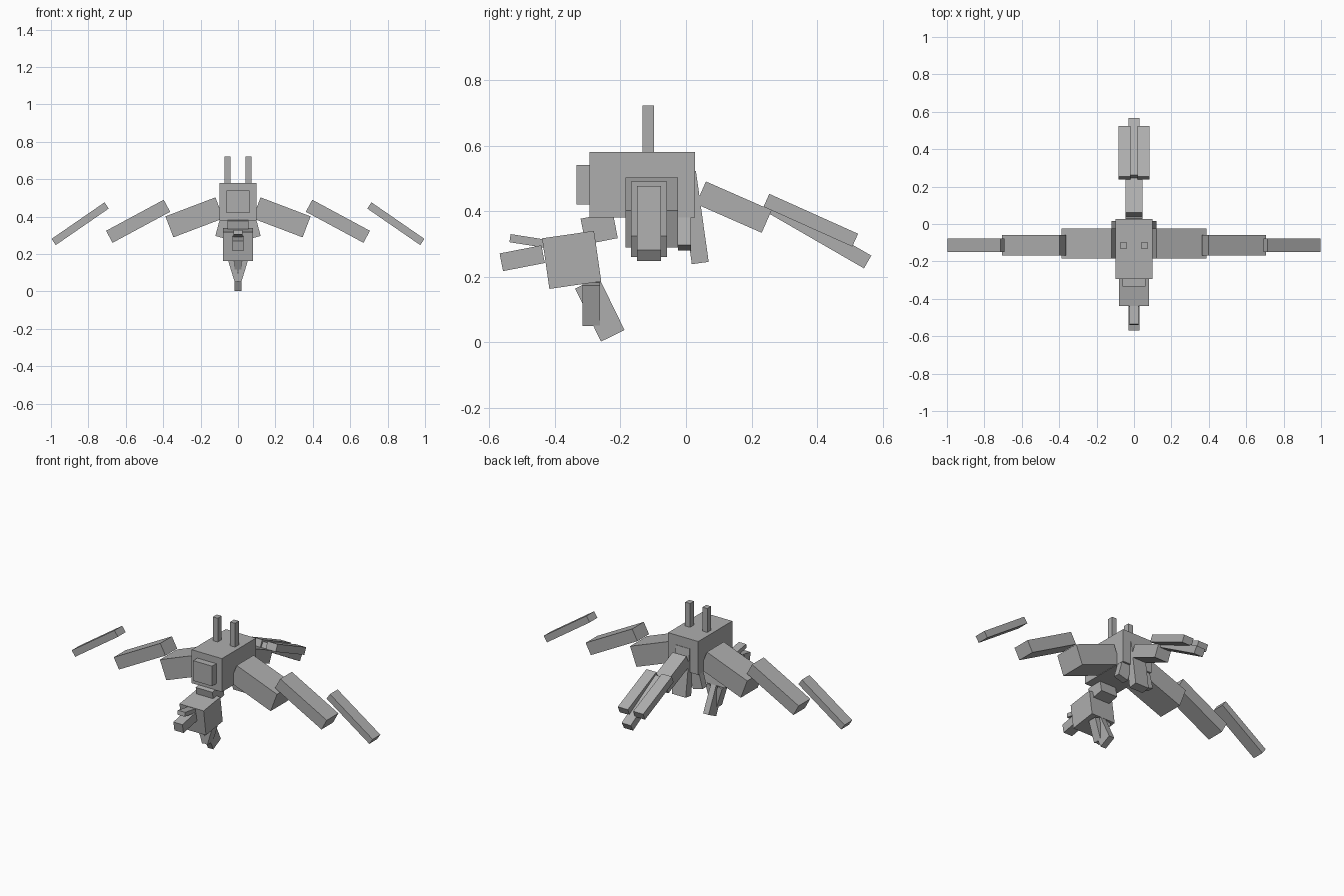
import bpy
from math import radians
from mathutils import Matrix

if "Cube" in bpy.data.objects:
    bpy.data.objects.remove(bpy.data.objects["Cube"])

grey = bpy.data.materials.new("grey")
grey.diffuse_color = (0.42, 0.42, 0.42, 1)
grey.use_nodes = True
grey.node_tree.nodes["Principled BSDF"].inputs["Base Color"].default_value = grey.diffuse_color


def box(name, center, size, axis="X", angle=0):
    """Box of the given size, turned about one axis through its centre."""
    bpy.ops.mesh.primitive_cube_add(size=1)
    ob = bpy.context.object
    ob.name = name
    ob.data.transform(Matrix.Diagonal((*size, 1)))
    ob.matrix_world = Matrix.Translation(center) @ Matrix.Rotation(radians(angle), 4, axis)
    ob.data.materials.append(grey)
    return ob


def pair(name, center, size, axis="X", angle=0):
    """The same box on the right and mirrored on the left."""
    x, y, z = center
    box(name + "_right", center, size, axis, angle)
    box(name + "_left", (-x, y, z), size, axis, angle if axis == "X" else -angle)


# Body with front plate and upright horns
box("body", (0, -0.134, 0.48), (0.2, 0.322, 0.2))
box("front_plate", (0, -0.315, 0.48), (0.125, 0.04, 0.12))
pair("horn", (0.057, -0.115, 0.65), (0.032, 0.036, 0.145))

# Neck, head and snout
box("neck", (0, -0.265, 0.347), (0.11, 0.1, 0.08), angle=11)
box("head", (0, -0.349, 0.251), (0.16, 0.16, 0.156), angle=8.2)
box("upper_snout", (0, -0.478, 0.308), (0.048, 0.12, 0.025), angle=-9)
box("lower_snout", (0, -0.5, 0.256), (0.06, 0.13, 0.055), angle=11)

# Chin and converging mandibles
box("chin", (0, -0.263, 0.1), (0.036, 0.08, 0.18), angle=26)
pair("mandible", (0.022, -0.289, 0.115), (0.03, 0.054, 0.13), "Y", 17)

# Three-part wings, thinner towards the tips
pair("inner_wing", (0.233, -0.105, 0.396), (0.286, 0.16, 0.12), "Y", 20.8)
pair("middle_wing", (0.534, -0.113, 0.375), (0.35, 0.11, 0.073), "Y", 28.3)
pair("outer_wing", (0.844, -0.113, 0.362), (0.344, 0.073, 0.04), "Y", 34.6)

# Tail root, side blades and middle blade
box("tail_root", (0, 0.146, 0.412), (0.092, 0.219, 0.075), angle=-23.7)
pair("tail_blade", (0.051, 0.381, 0.372), (0.066, 0.297, 0.043), angle=-24.2)
box("tail_middle", (0, 0.403, 0.332), (0.06, 0.35, 0.045), angle=-30)

# Rear legs: one leaning back, two splayed sideways
box("rear_center_leg", (0, 0.024, 0.38), (0.092, 0.052, 0.28), angle=8)
pair("rear_side_leg", (0.066, -0.004, 0.375), (0.066, 0.04, 0.18), "Y", -15)
